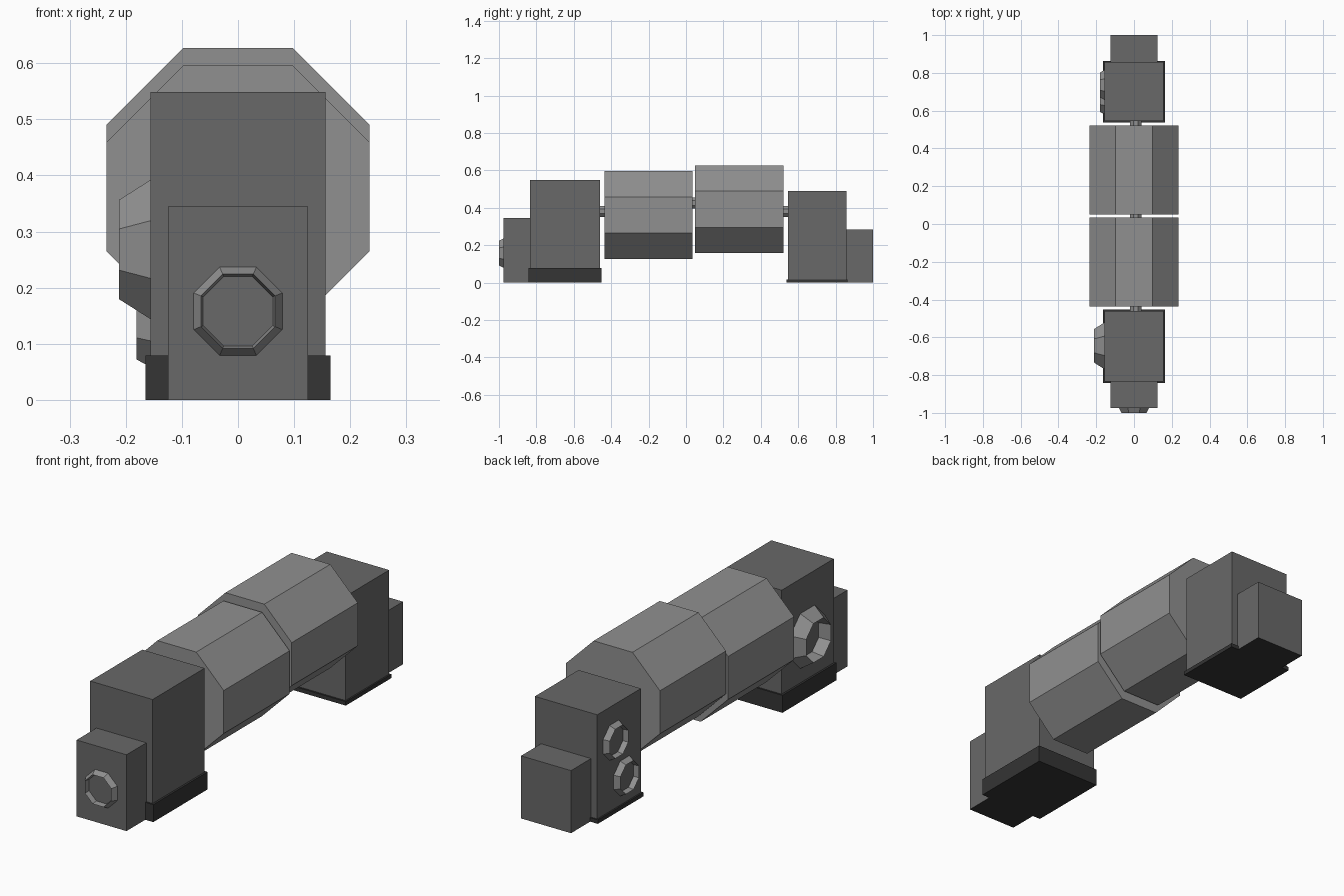
import bpy, bmesh, math
from mathutils import Matrix

if "Cube" in bpy.data.objects:
    bpy.data.objects.remove(bpy.data.objects["Cube"])


def material(name, v):
    m = bpy.data.materials.new(name)
    m.diffuse_color = (v, v, v, 1)
    m.use_nodes = True
    m.node_tree.nodes["Principled BSDF"].inputs["Base Color"].default_value = m.diffuse_color
    return m


CASING = material("dark grey casing", 0.14)
STEEL = material("mid grey steel", 0.28)
RUBBER = material("black base", 0.035)


def finish(bm, name, *mats):
    bmesh.ops.recalc_face_normals(bm, faces=bm.faces)
    me = bpy.data.meshes.new(name)
    bm.to_mesh(me)
    bm.free()
    for m in mats:
        me.materials.append(m)
    ob = bpy.data.objects.new(name, me)
    bpy.context.collection.objects.link(ob)
    return ob


def box(name, half_x, y0, y1, z1, mat):
    """Box standing on the ground, with a black underside."""
    bm = bmesh.new()
    bmesh.ops.create_cube(bm, size=1)
    for v in bm.verts:
        v.co.x *= 2 * half_x
        v.co.y = y0 if v.co.y < 0 else y1
        v.co.z = 0 if v.co.z < 0 else z1
    bm.normal_update()
    for f in bm.faces:
        f.material_index = int(f.normal.z < -0.5)
    return finish(bm, name, mat, RUBBER)


def octagon(bm, apothem, depth, frame):
    r = apothem / math.cos(math.pi / 8)
    angles = [math.pi / 8 + i * math.pi / 4 for i in range(8)]
    return [bm.verts.new(frame @ Matrix.Translation(
        (r * math.cos(a), r * math.sin(a), depth)).translation) for a in angles]


def bridge(bm, a, b):
    for i in range(8):
        j = (i + 1) % 8
        bm.faces.new((a[i], a[j], b[j], b[i]))


# Local z points to the front (-y) or to the left (-x)
FRONT = Matrix.Rotation(math.pi / 2, 4, 'X')
LEFT = Matrix.Rotation(-math.pi / 2, 4, 'Y')


def drum(name, apothem, y0, y1, x, z):
    bm = bmesh.new()
    frame = Matrix.Translation((x, 0, z)) @ FRONT
    a = octagon(bm, apothem, -y0, frame)
    b = octagon(bm, apothem, -y1, frame)
    bridge(bm, a, b)
    bm.faces.new(a)
    bm.faces.new(b)
    return finish(bm, name, STEEL)


def port(name, pos, rot, base, tip, inner, height):
    """Tapered octagonal collar, open in the middle."""
    bm = bmesh.new()
    frame = Matrix.Translation(pos) @ rot
    loops = [octagon(bm, r, d, frame)
             for r, d in ((base, 0), (tip, height), (inner, 0))]
    for a, b in zip(loops, loops[1:] + loops[:1]):
        bridge(bm, a, b)
    return finish(bm, name, STEEL)


# Front housing
box("front_housing", 0.156, -0.833, -0.461, 0.549, CASING)
box("front_end_box", 0.125, -0.975, -0.833, 0.345, CASING)
box("front_base", 0.165, -0.841, -0.453, 0.079, RUBBER)

# Rear housing
box("rear_housing", 0.156, 0.545, 0.857, 0.489, CASING)
box("rear_end_box", 0.125, 0.857, 1.0, 0.283, CASING)
box("rear_base", 0.163, 0.537, 0.863, 0.018, RUBBER)

# Drums and the short shafts between them
drum("front_drum", 0.2345, -0.437, 0.034, 0, 0.362)
drum("rear_drum", 0.2345, 0.049, 0.521, 0, 0.393)
drum("front_shaft", 0.03, -0.47, -0.43, 0.01, 0.381)
drum("middle_shaft", 0.03, 0.03, 0.055, 0.01, 0.426)
drum("rear_shaft", 0.03, 0.515, 0.55, 0.01, 0.381)

# Ports on the front and the left side
port("front_port", (0, -0.975, 0.158), FRONT, 0.079, 0.066, 0.062, 0.025)
port("large_side_port", (-0.156, -0.645, 0.268), LEFT, 0.124, 0.0885, 0.08, 0.056)
port("upper_rear_port", (-0.156, 0.736, 0.328), LEFT, 0.079, 0.066, 0.062, 0.025)
port("lower_rear_port", (-0.156, 0.66, 0.138), LEFT, 0.079, 0.066, 0.062, 0.025)
